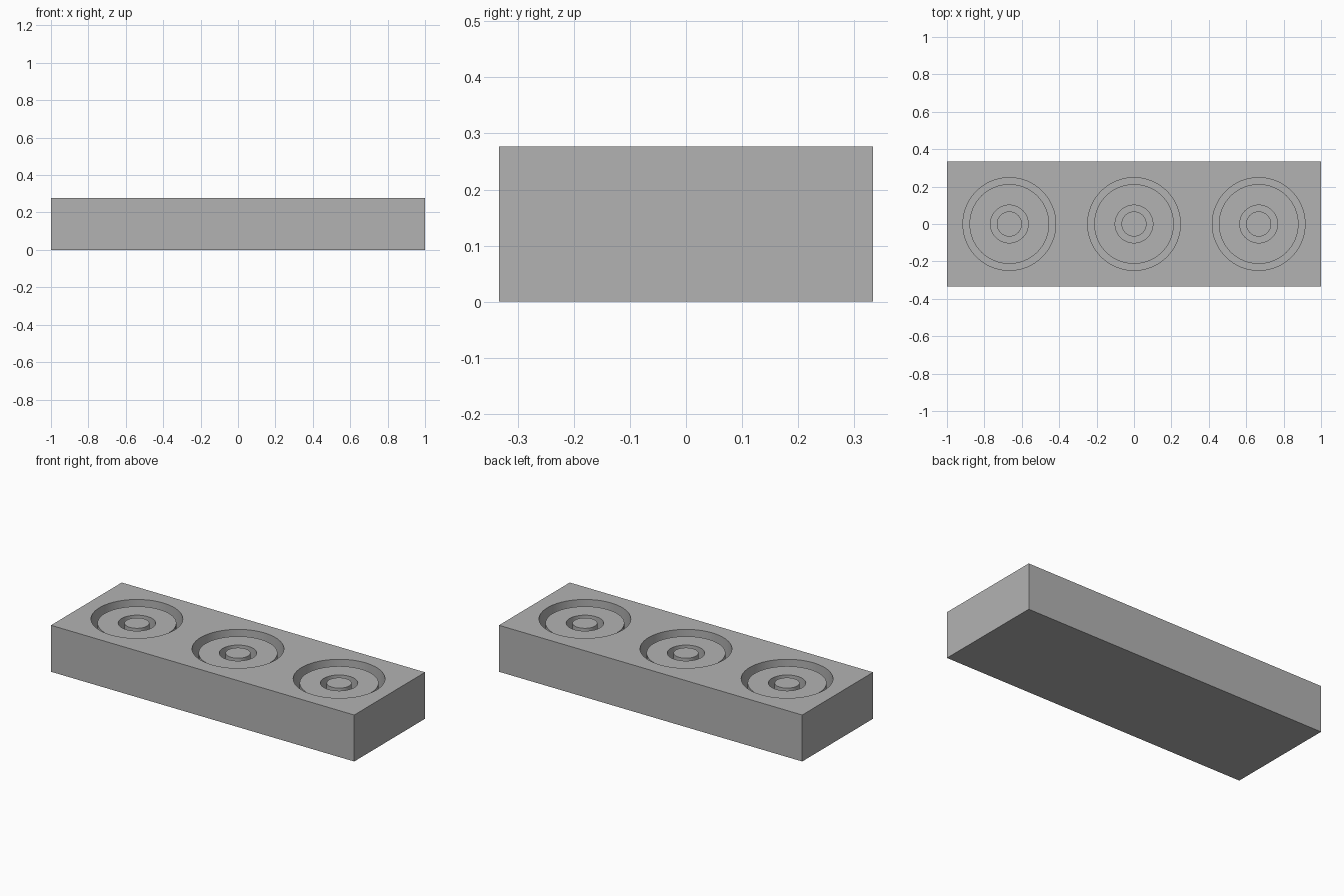
import bpy
import bmesh
import math

cube = bpy.data.objects.get("Cube")
if cube:
    bpy.data.objects.remove(cube, do_unlink=True)

LENGTH, WIDTH, HEIGHT = 2.0, 0.667, 0.277
PITCH = LENGTH / 3
LEDGE = HEIGHT - 0.025      # top of the recessed ring and pin
FLOOR = 0.083               # bottom of the grooves
SEGMENTS = 64

grey = bpy.data.materials.new("plain grey")
grey.use_nodes = True
colour = (0.45, 0.45, 0.45, 1)
grey.diffuse_color = colour
grey.node_tree.nodes["Principled BSDF"].inputs["Base Color"].default_value = colour


def add_object(name, bm):
    mesh = bpy.data.meshes.new(name)
    bm.to_mesh(mesh)
    bm.free()
    mesh.materials.append(grey)
    obj = bpy.data.objects.new(name, mesh)
    bpy.context.collection.objects.link(obj)
    return obj


def lathe(name, profile, x):
    """Revolve a radius/height profile into a closed solid."""
    bm = bmesh.new()
    verts = [bm.verts.new((r, 0, z)) for r, z in profile]
    edges = [bm.edges.new(pair) for pair in zip(verts, verts[1:])]
    bmesh.ops.spin(bm, geom=verts + edges, axis=(0, 0, 1), cent=(0, 0, 0),
                   angle=math.tau, steps=SEGMENTS)
    bmesh.ops.remove_doubles(bm, verts=bm.verts, dist=0.0001)
    bmesh.ops.recalc_face_normals(bm, faces=bm.faces)
    bmesh.ops.translate(bm, verts=bm.verts, vec=(x, 0, 0))
    return add_object(name, bm)


# Rectangular block
bm = bmesh.new()
bmesh.ops.create_cube(bm, size=1)
bmesh.ops.scale(bm, verts=bm.verts, vec=(LENGTH, WIDTH, HEIGHT))
bmesh.ops.translate(bm, verts=bm.verts, vec=(0, 0, HEIGHT / 2))
block = add_object("mould_block", bm)
bpy.context.view_layer.objects.active = block
block.select_set(True)

# Three round cavities: outer groove, recessed ring, inner groove and pin
cavity = [(0, HEIGHT + 0.05), (0.248, HEIGHT + 0.05), (0.248, FLOOR),
          (0.213, FLOOR), (0.213, LEDGE), (0.101, LEDGE),
          (0.101, FLOOR), (0.067, FLOOR), (0.067, LEDGE), (0, LEDGE)]
for i in (-1, 0, 1):
    cutter = lathe("cavity_cutter", cavity, i * PITCH)
    cutter.hide_render = True
    cut = block.modifiers.new("cavity", "BOOLEAN")
    cut.operation = "DIFFERENCE"
    cut.solver = "EXACT"
    cut.object = cutter
    bpy.ops.object.modifier_apply(modifier=cut.name)
    bpy.data.objects.remove(cutter, do_unlink=True)

bpy.ops.object.shade_smooth_by_angle(angle=math.radians(30))
